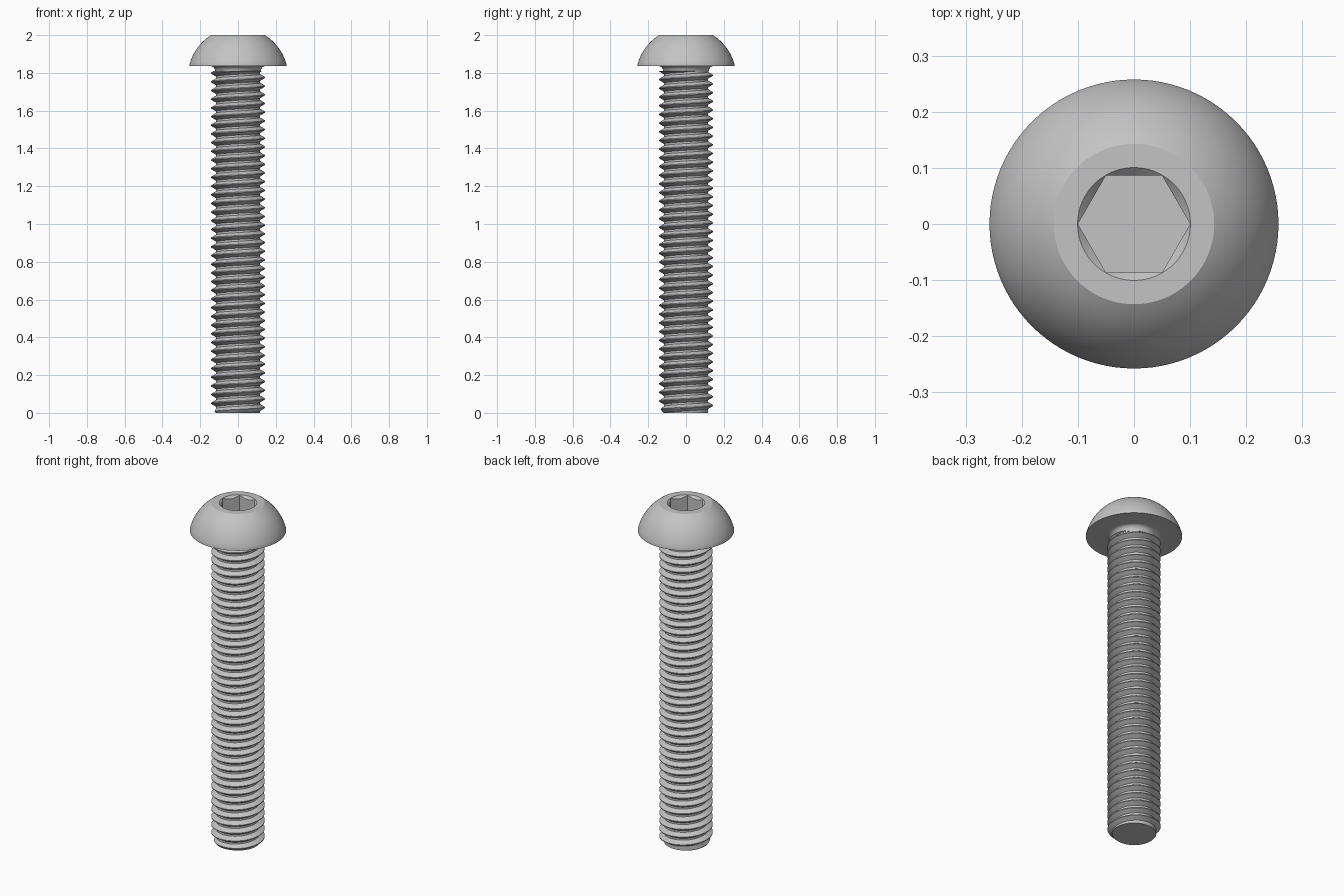
import bpy, bmesh, math
from mathutils import Vector

if "Cube" in bpy.data.objects:
    bpy.data.objects.remove(bpy.data.objects["Cube"], do_unlink=True)

HEAD_Z, TOP_Z = 1.836, 2.0       # underside and top of the head
HEAD_R, FLAT_R = 0.2575, 0.143   # rim and flat top
PITCH, CREST_R, ROOT_R = 0.046, 0.143, 0.117
SEGS = 64

steel = bpy.data.materials.new("steel grey")
steel.use_nodes = True
colour = (0.55, 0.55, 0.55, 1)
steel.diffuse_color = colour
steel.node_tree.nodes["Principled BSDF"].inputs["Base Color"].default_value = colour


def make_object(name, bm):
    bmesh.ops.recalc_face_normals(bm, faces=bm.faces)
    mesh = bpy.data.meshes.new(name)
    bm.to_mesh(mesh)
    bm.free()
    obj = bpy.data.objects.new(name, mesh)
    bpy.context.collection.objects.link(obj)
    mesh.materials.append(steel)
    return obj


def select_only(obj):
    bpy.ops.object.select_all(action="DESELECT")
    obj.select_set(True)
    bpy.context.view_layer.objects.active = obj


def smooth(obj):
    select_only(obj)
    bpy.ops.object.shade_smooth_by_angle(angle=math.radians(25))


def revolve(name, profile, segments):
    bm = bmesh.new()
    verts = [bm.verts.new((r, 0, z)) for r, z in profile]
    edges = [bm.edges.new(pair) for pair in zip(verts, verts[1:])]
    bmesh.ops.spin(bm, geom=verts + edges, cent=(0, 0, 0), axis=(0, 0, 1),
                   angle=math.tau, steps=segments, use_merge=True)
    bmesh.ops.remove_doubles(bm, verts=bm.verts, dist=1e-5)
    return make_object(name, bm)


# Domed head with a flared neck beneath it
rim_z = HEAD_Z + 0.006
rise = TOP_Z - rim_z
drop = (HEAD_R**2 - FLAT_R**2 - rise**2) / (2 * rise)
radius = math.hypot(HEAD_R, drop)
start, end = math.atan2(drop, HEAD_R), math.atan2(drop + rise, FLAT_R)
dome = []
for i in range(13):
    a = start + (end - start) * i / 12
    dome.append((radius * math.cos(a), rim_z - drop + radius * math.sin(a)))
neck = []
for i in range(7):
    a = math.pi / 2 * i / 6
    neck.append((0.147 - 0.028 * math.sin(a), HEAD_Z - 0.032 * (1 - math.cos(a))))
neck.reverse()
neck.sort(key=lambda point: point[1])
profile = [(0, neck[0][1])] + neck + [(HEAD_R, HEAD_Z)] + dome + [(0, TOP_Z)]
head = revolve("button_head", profile, 96)

# Hexagonal socket and its conical lead-in, cut from the head
socket = revolve("socket_cutter",
                 [(0, 1.905), (0.1, 1.905), (0.1, 2.05), (0, 2.05)], 6)
lead_in = revolve("lead_in_cutter",
                  [(0, 1.98), (0.0805, 1.98), (0.1105, 2.01), (0, 2.01)], 96)
for cutter in (socket, lead_in):
    cutter.hide_render = True
    select_only(head)
    mod = head.modifiers.new("cut", "BOOLEAN")
    mod.operation = "DIFFERENCE"
    mod.solver = "EXACT"
    mod.object = cutter
    bpy.ops.object.modifier_apply(modifier=mod.name)
    bpy.data.objects.remove(cutter, do_unlink=True)
smooth(head)

# Right-handed threaded shank: tooth profile swept up a helix
tooth = [(0, ROOT_R), (0.22, ROOT_R), (0.56, CREST_R), (0.66, CREST_R)]
shank_top = HEAD_Z - 0.026
turns = math.ceil(shank_top / PITCH) + 3
bm = bmesh.new()
columns = []
for j in range(SEGS + 1):
    a = math.tau * j / SEGS
    column = []
    for k in range(turns):
        for t, r in tooth:
            z = (k - 2 + t + j / SEGS) * PITCH
            r = min(r, ROOT_R + max(z, 0))      # chamfered tip
            column.append(bm.verts.new((r * math.cos(a), r * math.sin(a), z)))
    columns.append(column)
for left, right in zip(columns, columns[1:]):
    for i in range(len(left) - 1):
        bm.faces.new((left[i], right[i], right[i + 1], left[i + 1]))
bmesh.ops.remove_doubles(bm, verts=bm.verts, dist=1e-5)

# Trim both ends square and close them
for z, direction in ((0, -1), (shank_top, 1)):
    bmesh.ops.bisect_plane(bm, geom=bm.verts[:] + bm.edges[:] + bm.faces[:],
                           plane_co=Vector((0, 0, z)),
                           plane_no=Vector((0, 0, direction)), clear_outer=True)
    rim = [e for e in bm.edges if e.is_boundary
           and all(abs(v.co.z - z) < 1e-4 for v in e.verts)]
    bmesh.ops.holes_fill(bm, edges=rim, sides=0)
smooth(make_object("threaded_shank", bm))
